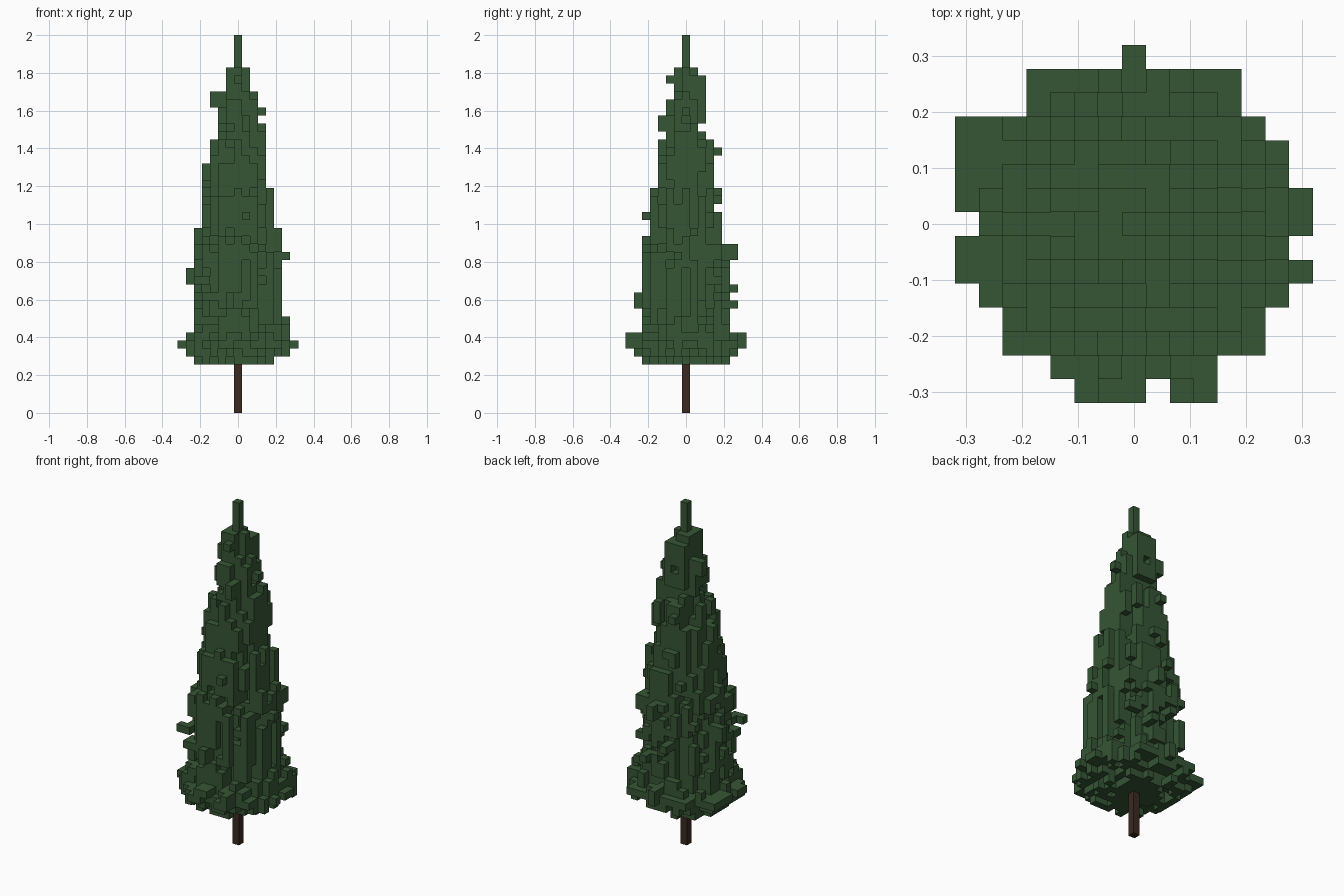
import bpy
import bmesh
import random
from math import hypot

random.seed(5)
UNIT = 2 / 47          # edge of one block
TRUNK_LAYERS = 6
TOP_LAYER = 47

if "Cube" in bpy.data.objects:
    bpy.data.objects.remove(bpy.data.objects["Cube"])


def make_material(name, colour):
    mat = bpy.data.materials.new(name)
    mat.use_nodes = True
    mat.diffuse_color = (*colour, 1)
    mat.node_tree.nodes["Principled BSDF"].inputs["Base Color"].default_value = (*colour, 1)
    return mat


def blocks_to_object(name, cells, mat):
    """Skin a set of grid cells with only their exposed faces."""
    bm = bmesh.new()
    corners = {}

    def corner(key):
        if key not in corners:
            x, y, z = key
            corners[key] = bm.verts.new(((x - 0.5) * UNIT, (y - 0.5) * UNIT, z * UNIT))
        return corners[key]

    for cell in sorted(cells):
        for axis in range(3):
            a, b = (axis + 1) % 3, (axis + 2) % 3
            for side in (0, 1):
                neighbour = list(cell)
                neighbour[axis] += 2 * side - 1
                if tuple(neighbour) in cells:
                    continue
                ring = []
                for da, db in ((0, 0), (1, 0), (1, 1), (0, 1)):
                    key = list(cell)
                    key[axis] += side
                    key[a] += da
                    key[b] += db
                    ring.append(corner(tuple(key)))
                bm.faces.new(ring if side else ring[::-1])
    mesh = bpy.data.meshes.new(name)
    bm.to_mesh(mesh)
    bm.free()
    mesh.materials.append(mat)
    obj = bpy.data.objects.new(name, mesh)
    bpy.context.collection.objects.link(obj)
    return obj


# Foliage tiers: first layer -> block range in x and in y
tiers = {
    6: (-5, 4, -5, 5), 7: (-6, 6, -6, 6), 10: (-6, 6, -5, 5), 11: (-5, 6, -5, 5),
    12: (-5, 5, -5, 5), 22: (-5, 5, -4, 4), 23: (-4, 4, -4, 4), 28: (-4, 3, -3, 3),
    31: (-3, 3, -3, 3), 34: (-2, 3, -2, 2), 36: (-2, 2, -2, 2), 39: (-2, 2, -1, 2),
    40: (-1, 1, -1, 2), 42: (-1, 1, -1, 1), 43: (0, 0, 0, 0),
}
ranges = {}
for layer in range(TRUNK_LAYERS, TOP_LAYER):
    ranges[layer] = tiers.get(layer) or ranges[layer - 1]


def shell_fill(layer):
    """Share of the outer shell that is filled, denser in the skirt."""
    if layer < 10:
        return {6: 0.6, 7: 0.7, 8: 1}.get(layer, 0.75)
    return 0.8 if 23 <= layer < 35 else 0.6


# Solid core with a ragged outer shell that runs in short vertical streaks;
# columns away from the axes step in early so the tiers leave no ledges
foliage = set()
for x in range(-6, 7):
    for y in range(-6, 7):
        chance = random.random()
        early = random.randint(0, 3) if min(abs(x), abs(y)) > 0 else 0
        for layer in ranges:
            if random.random() < (0.2 if 23 <= layer < 35 else 0.6):
                chance = random.random()
            x0, x1, y0, y1 = ranges[layer + early if 9 <= layer < 36 else layer]
            if not (x0 <= x <= x1 and y0 <= y <= y1):
                continue
            reach = hypot((2 * x - x0 - x1) / (x1 - x0 + 1), (2 * y - y0 - y1) / (y1 - y0 + 1))
            core = 0.6 if layer < 8 else 0.76
            if reach < core or (reach < 1.04 and chance < shell_fill(layer)):
                foliage.add((x, y, layer))

# Twigs that poke out of the shell: x, y, first layer, number of layers
twigs = [
    (7, 0, 8, 1), (7, 1, 8, 1), (7, -2, 8, 1), (-7, -1, 8, 1), (-7, -2, 8, 1),
    (-7, 1, 8, 1), (-7, 2, 8, 1), (-7, 3, 8, 1), (-7, 4, 8, 1), (0, 7, 8, 2),
    (-2, -7, 8, 1), (-1, -7, 8, 2), (0, -7, 9, 1), (2, -7, 8, 1), (3, -7, 8, 2),
    (-4, 6, 8, 1), (4, 6, 8, 1), (5, -5, 8, 1),
    (-5, -5, 16, 1), (-4, -5, 14, 1), (-1, -6, 13, 2), (2, 6, 13, 1),
    (-1, 6, 15, 1), (-6, 1, 16, 2), (6, -1, 19, 1), (1, 6, 19, 2), (1, -5, 24, 1),
    (-1, 4, 32, 1), (3, 1, 34, 2), (1, -3, 35, 2), (-2, 0, 36, 2), (3, 0, 37, 1),
    (-3, 1, 38, 2), (0, 2, 40, 2), (0, -2, 41, 1),
]
for x, y, first, count in twigs:
    for layer in range(first, first + count):
        for step in (1, 0.85, 0.7):
            inner = (round(x * step), round(y * step), layer)
            foliage.add(inner)
            foliage.add((round(x * (step - 0.15)), inner[1], layer))

# Trunk
trunk = {(0, 0, layer) for layer in range(TRUNK_LAYERS)}

blocks_to_object("foliage", foliage, make_material("pine green", (0.036, 0.092, 0.035)))
blocks_to_object("trunk", trunk, make_material("bark brown", (0.043, 0.023, 0.015)))
